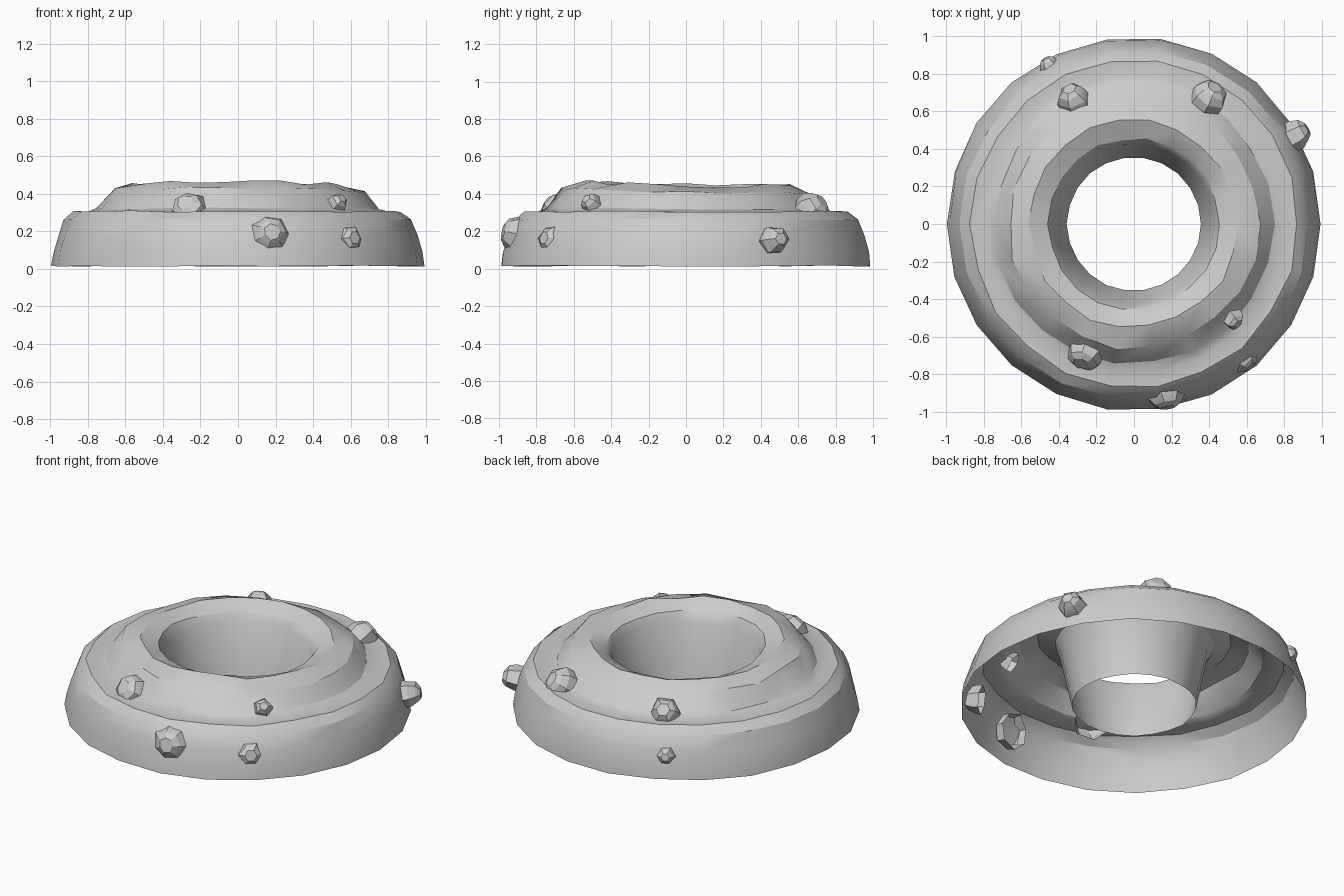
import bpy, bmesh, math, random
from mathutils import Vector

if "Cube" in bpy.data.objects:
    bpy.data.objects.remove(bpy.data.objects["Cube"])

random.seed(4)
SIDES = 22


def finish(name, bm, angle):
    me = bpy.data.meshes.new(name)
    bm.to_mesh(me)
    bm.free()
    ob = bpy.data.objects.new(name, me)
    bpy.context.collection.objects.link(ob)
    bpy.ops.object.select_all(action='DESELECT')
    ob.select_set(True)
    bpy.context.view_layer.objects.active = ob
    bpy.ops.object.shade_smooth_by_angle(angle=math.radians(angle))
    return ob


# Ring shell: open underneath, stepped outside, funnel shaped hole.
# Each entry is radius, height, radial wobble, height wobble.
profile = [
    (0.995, 0.015, 0.003, 0.004), (0.985, 0.09, 0.004, 0.0),
    (0.96, 0.18, 0.006, 0.004), (0.925, 0.26, 0.008, 0.006),
    (0.87, 0.307, 0.008, 0.005), (0.80, 0.302, 0.008, 0.004),
    (0.745, 0.32, 0.01, 0.006), (0.665, 0.415, 0.012, 0.010),
    (0.555, 0.452, 0.012, 0.012), (0.455, 0.412, 0.008, 0.006),
    (0.425, 0.36, 0.004, 0.004), (0.357, 0.02, 0.002, 0.003),
]
bm = bmesh.new()
rings = []
for r, z, wr, wz in profile:
    ring = []
    for i in range(SIDES):
        a = 2 * math.pi * i / SIDES
        tilt = 0.012 * math.cos(a + 2.0) if 0.4 < z else 0
        rr = r + random.uniform(-wr, wr)
        zz = z + tilt + random.uniform(-wz, wz)
        ring.append(bm.verts.new((rr * math.cos(a), rr * math.sin(a), zz)))
    rings.append(ring)
for low, high in zip(rings, rings[1:]):
    for i in range(SIDES):
        j = (i + 1) % SIDES
        bm.faces.new((low[i], low[j], high[j], high[i]))
finish("ring_shell", bm, 30)


def nub(name, pos, size, length, lift, sides=6):
    """Faceted stone knob growing outward from the shell, open at the base."""
    pos = Vector(pos)
    out = Vector((pos.x, pos.y, 0)).normalized()
    axis = (out + Vector((0, 0, lift))).normalized()
    u = Vector((0, 0, 1)).cross(out)
    v = axis.cross(u)
    bm = bmesh.new()
    rows = []
    for t, s in ((-0.6, 1.1), (0.15, 1.0), (0.7, 0.8), (1.0, 0.45)):
        row = []
        for i in range(sides):
            a = 2 * math.pi * i / sides
            k = size * s * random.uniform(0.88, 1.1)
            p = pos + axis * (t * length) + (u * math.cos(a) + v * math.sin(a)) * k
            row.append(bm.verts.new(p))
        rows.append(row)
    for low, high in zip(rows, rows[1:]):
        for i in range(sides):
            j = (i + 1) % sides
            bm.faces.new((low[i], low[j], high[j], high[i]))
    bm.faces.new(rows[-1])
    finish(name, bm, 20)


# Upper knobs on the slope, lower knobs on the outer wall
nub("upper_knob_back_left", (-0.32, 0.67, 0.325), 0.085, 0.07, 0.8)
nub("upper_knob_back_right", (0.40, 0.68, 0.32), 0.095, 0.07, 0.7, 7)
nub("upper_knob_front_right", (0.52, -0.50, 0.34), 0.06, 0.06, 0.7, 5)
nub("upper_knob_front_left", (-0.26, -0.69, 0.315), 0.10, 0.07, 0.7, 7)
nub("wall_knob_back_left", (-0.445, 0.835, 0.15), 0.055, 0.055, 0.2)
nub("wall_knob_right", (0.855, 0.47, 0.15), 0.075, 0.08, 0.15)
nub("wall_knob_front_right", (0.585, -0.715, 0.155), 0.08, 0.06, 0.2)
nub("wall_knob_front", (0.17, -0.91, 0.185), 0.10, 0.07, 0.2, 7)
